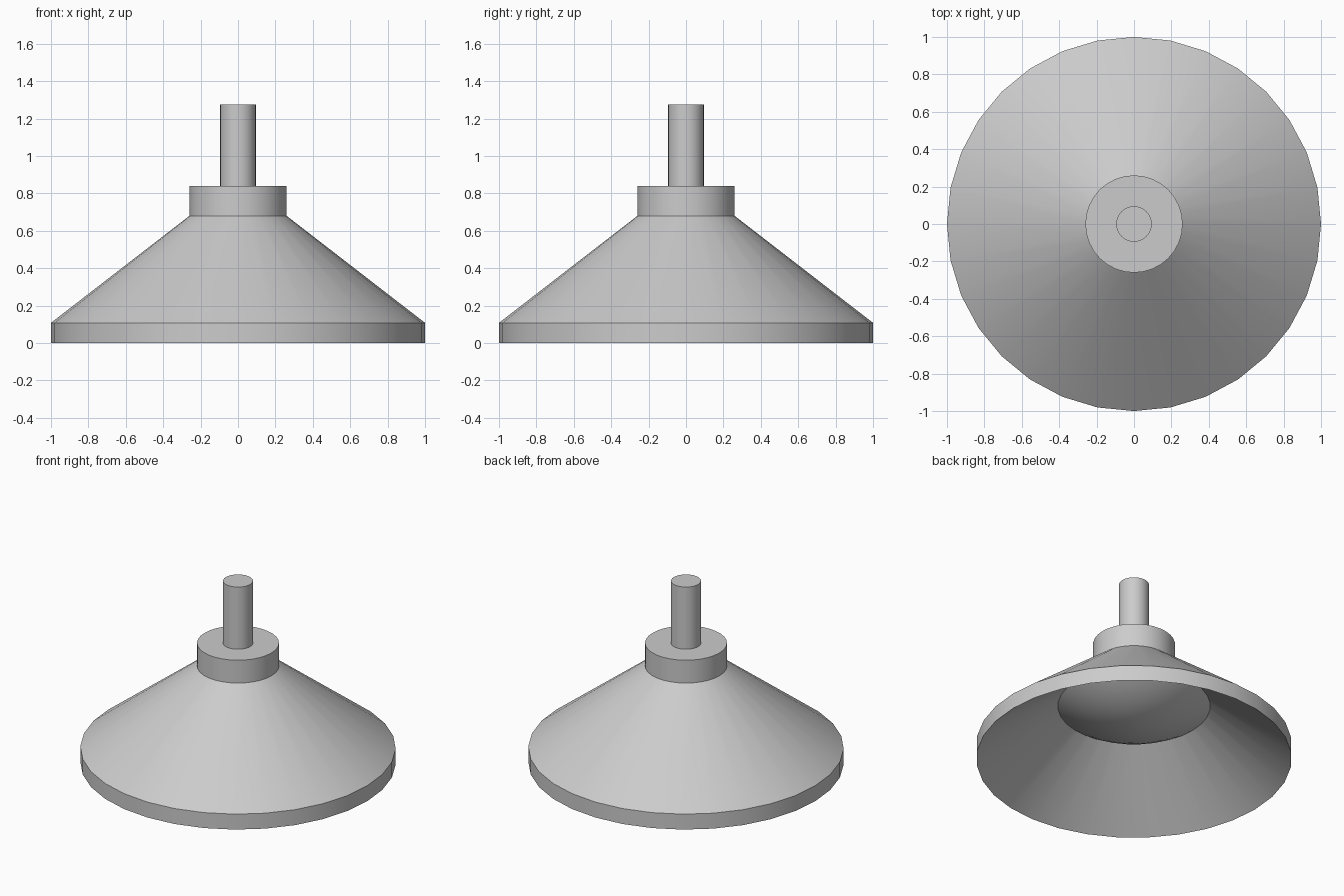
import bpy, bmesh
from math import cos, sin, pi, radians

if "Cube" in bpy.data.objects:
    bpy.data.objects.remove(bpy.data.objects["Cube"])

SIDES = 32


def lathe(name, profile, cap_start=False, cap_end=False):
    """Spin (radius, z) points about the z axis, with optional flat end caps."""
    bm = bmesh.new()
    rings = [[bm.verts.new((r * cos(2 * pi * i / SIDES), r * sin(2 * pi * i / SIDES), z))
              for i in range(SIDES)] for r, z in profile]
    for a, b in zip(rings, rings[1:]):
        for i in range(SIDES):
            j = (i + 1) % SIDES
            bm.faces.new((a[i], a[j], b[j], b[i]))
    if cap_start:
        bm.faces.new(rings[0][::-1])
    if cap_end:
        bm.faces.new(rings[-1])
    mesh = bpy.data.meshes.new(name)
    bm.to_mesh(mesh)
    bm.free()
    obj = bpy.data.objects.new(name, mesh)
    bpy.context.collection.objects.link(obj)
    bpy.ops.object.select_all(action='DESELECT')
    obj.select_set(True)
    bpy.context.view_layer.objects.active = obj
    bpy.ops.object.shade_smooth_by_angle(angle=radians(30))
    return obj


# Conical shade: inner cone carried on behind the bulb, straight rim, outer cone
lathe("shade", [(0.26, 0.555), (1.0, 0.0), (1.0, 0.108), (0.26, 0.68)])

# Domed bulb inside the shade
DROP = 0.16
lathe("bulb", [(0.485 * sin(t), 0.388 - DROP * (cos(t) ** 2))
               for t in [0.02 + (pi / 2 - 0.02) * k / 8 for k in range(9)]], cap_start=True)

# Collar on top of the shade
lathe("collar", [(0.26, 0.68), (0.26, 0.84)], cap_end=True)

# Hanging rod
lathe("rod", [(0.095, 0.84), (0.095, 1.275)], cap_end=True)
